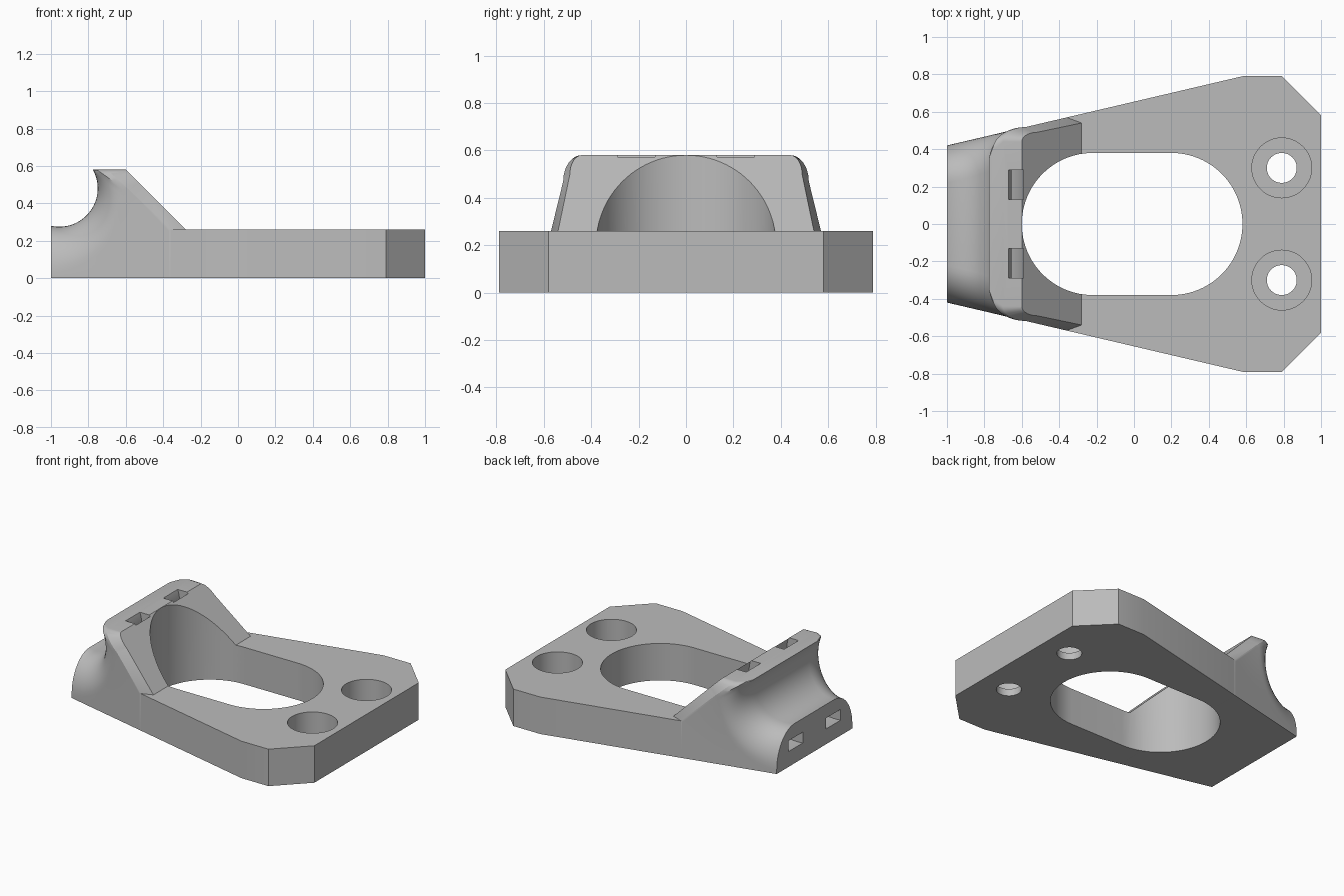
import bpy, bmesh
from math import sin, cos, pi, radians
from mathutils import Vector

cube = bpy.data.objects.get("Cube")
if cube:
    bpy.data.objects.remove(cube, do_unlink=True)

grey = bpy.data.materials.new("plain_grey")
grey.use_nodes = True
tint = (0.5, 0.5, 0.5, 1)
grey.diffuse_color = tint
grey.node_tree.nodes["Principled BSDF"].inputs["Base Color"].default_value = tint


def loft(name, rings):
    """Closed solid through equal-length rings, capped at both ends."""
    bm = bmesh.new()
    rows = [[bm.verts.new(p) for p in ring] for ring in rings]
    n = len(rows[0])
    for a, b in zip(rows, rows[1:]):
        for j in range(n):
            k = (j + 1) % n
            bm.faces.new((a[j], a[k], b[k], b[j]))
    bm.faces.new(rows[0][::-1])
    bm.faces.new(rows[-1])
    bmesh.ops.remove_doubles(bm, verts=bm.verts, dist=1e-5)
    bmesh.ops.recalc_face_normals(bm, faces=bm.faces)
    mesh = bpy.data.meshes.new(name)
    bm.to_mesh(mesh)
    bm.free()
    mesh.materials.append(grey)
    obj = bpy.data.objects.new(name, mesh)
    bpy.context.collection.objects.link(obj)
    return obj


def prism(name, outline, low, high):
    return loft(name, [[(x, y, z) for x, y in outline] for z in (low, high)])


def circle(cx, cy, r, start=0, sweep=2 * pi, steps=48):
    return [(cx + r * cos(start + sweep * i / steps),
             cy + r * sin(start + sweep * i / steps)) for i in range(steps)]


def carve(obj, cutters):
    for cutter in cutters:
        mod = obj.modifiers.new("cut", "BOOLEAN")
        mod.operation = "DIFFERENCE"
        mod.solver = "EXACT"
        mod.object = cutter
    graph = bpy.context.evaluated_depsgraph_get()
    result = bpy.data.meshes.new_from_object(obj.evaluated_get(graph))
    obj.modifiers.clear()
    obj.data = result


def wall(x):
    """Half width of the tapered side at x."""
    return 0.42 + 0.234 * (x + 1)


def mix(a, b, t):
    return a + (b - a) * t


# Cutters: long slot, stepped bolt holes, curved channels
slot = prism("slot_cutter", circle(0.2, 0, 0.38, -pi / 2, pi) + [(0.2, 0.38)]
             + circle(-0.22, 0, 0.38, pi / 2, pi) + [(-0.22, -0.38)], -0.2, 0.9)
bolts, channels = [], []
COVE_X, COVE_Z, COVE_R = -0.955, 0.48, 0.205
for s in (-1, 1):
    bolts.append(prism("bolt_cutter", circle(0.79, s * 0.3, 0.08), -0.2, 0.5))
    bolts.append(prism("bore_cutter", circle(0.79, s * 0.3, 0.16), 0.05, 0.5))
    rings = []
    for i in range(33):
        a = radians(mix(-110, 32, i / 32))
        rings.append([(COVE_X + r * cos(a), s * y, COVE_Z + r * sin(a))
                      for r, y in ((0.3, 0.13), (0.375, 0.13), (0.375, 0.29), (0.3, 0.29))])
    channels.append(loft("channel_cutter", rings))

# Flat plate
JOIN = -0.36
half = [(JOIN, wall(JOIN)), (0.58, 0.79), (0.79, 0.79), (1, 0.58)]
plate = prism("base_plate", half + [(x, -y) for x, y in reversed(half)], 0, 0.26)
carve(plate, [slot] + bolts)


# Raised hood: rounded sections swept round the cove
def section(top, flat, edge, edge_y, mid, mid_y, foot, foot_y):
    side = []
    for i in range(13):
        t = i / 12 * pi / 2
        p = Vector(top).lerp(Vector(edge), 1 - cos(t))
        side.append((p.x, mix(flat, edge_y, sin(t)), p.y))
    side += [(mid[0], mid_y, mid[1]), (foot[0], foot_y, foot[1])]
    return [(x, -y, z) for x, y, z in reversed(side)] + side


def hood_section(top, flat, t):
    ex = (1 - t) ** 2 * -1 + 2 * t * (1 - t) * -0.65 + t * t * -0.58
    ez = (1 - t) ** 2 * 0.03 + 2 * t * (1 - t) * 0.06 + t * t * 0.47
    fx = mix(-1, JOIN, t)
    return section(top, flat, (ex, ez), wall(ex), (fx, 0.015 + 0.245 * t * t),
                   wall(fx), (fx, 0), wall(fx))


rings = []
for i in range(29):
    t = i / 28
    a = radians(mix(-102.7, 29.2, t))
    top = (COVE_X + COVE_R * cos(a), COVE_Z + COVE_R * sin(a))
    rings.append(hood_section(top, mix(0.22, 0.33, t), t * 0.97))
rings.append(hood_section((-0.755, 0.58), 0.395, 0.985))
rings.append(hood_section((-0.7, 0.58), 0.44, 1))
rings.append(section((-0.6, 0.58), 0.44, (-0.52, 0.5), 0.49,
                     (-0.28, 0.26), 0.54, (-0.12, 0.1), 0.54))
hood = loft("raised_hood", rings)
carve(hood, [slot] + channels)

for cutter in [slot] + bolts + channels:
    bpy.data.objects.remove(cutter, do_unlink=True)

# Smooth the curved walls, keep the edges crisp
bpy.ops.object.select_all(action="DESELECT")
for obj in (plate, hood):
    obj.select_set(True)
bpy.context.view_layer.objects.active = plate
bpy.ops.object.shade_smooth_by_angle(angle=radians(25))
